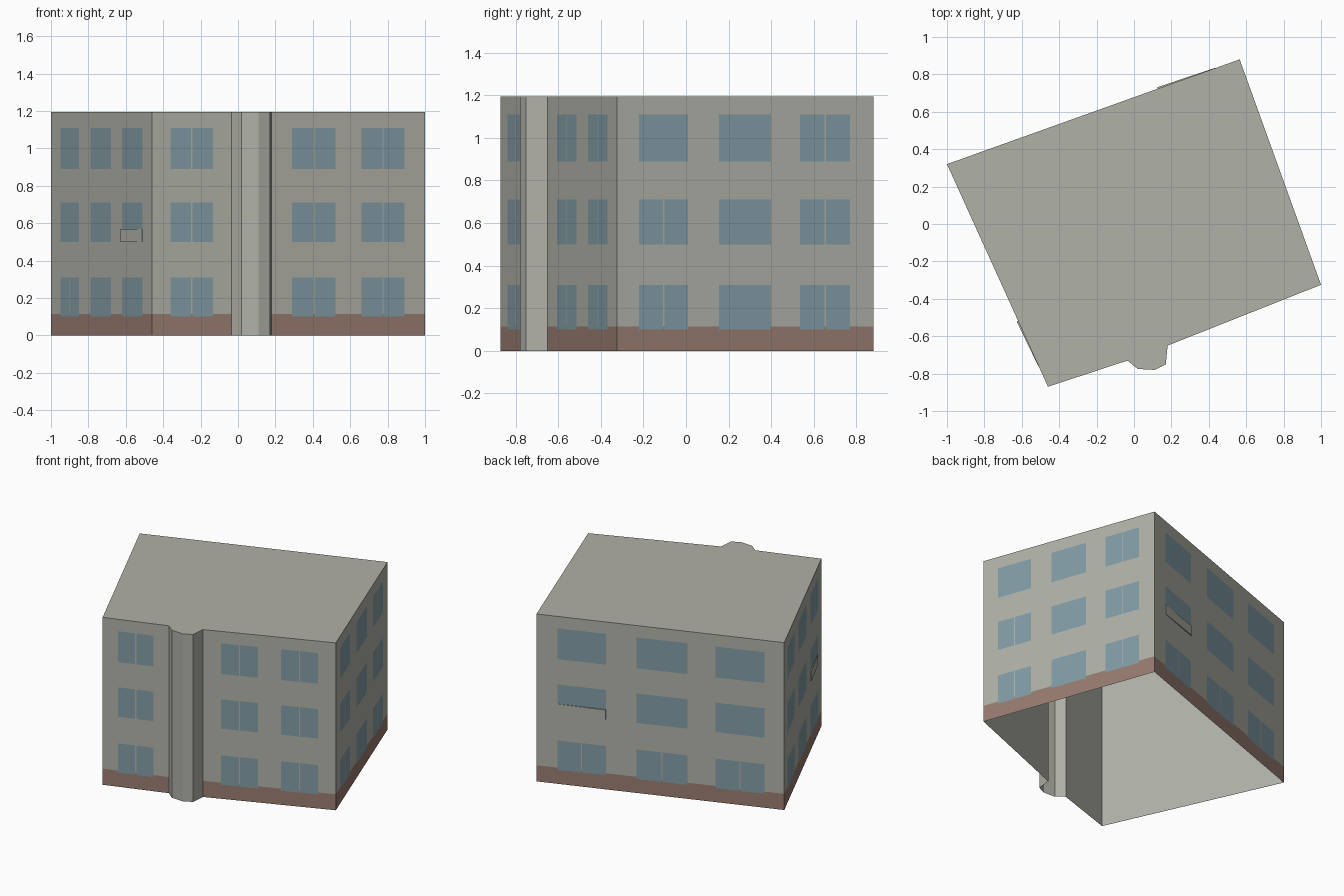
import bpy, bmesh
from mathutils import Vector

cube = bpy.data.objects.get("Cube")
if cube:
    bpy.data.objects.remove(cube, do_unlink=True)


def material(name, rgb):
    """Make a flat material from an 8-bit display colour."""
    linear = [((c / 255 + 0.055) / 1.055) ** 2.4 for c in rgb]
    m = bpy.data.materials.new(name)
    m.use_nodes = True
    m.diffuse_color = (*linear, 1)
    m.node_tree.nodes["Principled BSDF"].inputs["Base Color"].default_value = (*linear, 1)
    return m


WALL = material("warm grey wall", (176, 177, 167))
PLINTH = material("brown plinth", (152, 124, 112))
GLASS = material("blue grey glass", (131, 156, 166))
HEIGHT, PLINTH_TOP, GAP = 1.195, 0.115, 0.007
ROWS = [(0.10, 0.31), (0.50, 0.71), (0.89, 1.11)]

# Footprint corners, anticlockwise
west, south = Vector((-1, 0.32)), Vector((-0.46, -0.87))
east, north = Vector((1, -0.325)), Vector((0.565, 0.88))
bay = [Vector(p) for p in [(-0.035, -0.73), (0.02, -0.775), (0.11, -0.78),
                           (0.17, -0.75), (0.18, -0.65)]]
footprint = [west, south, *bay, east, north]


def finish(name, bm, mats):
    mesh = bpy.data.meshes.new(name)
    bm.to_mesh(mesh)
    bm.free()
    for m in mats:
        mesh.materials.append(m)
    obj = bpy.data.objects.new(name, mesh)
    bpy.context.collection.objects.link(obj)
    return obj


def quad(bm, a, b, z0, z1, index=0):
    points = [(*a, z0), (*b, z0), (*b, z1), (*a, z1)]
    bm.faces.new([bm.verts.new(p) for p in points]).material_index = index


def facade(name, a, b, columns):
    """Wall cut into a grid; columns hold start, end and the rows with a mullion."""
    bm = bmesh.new()
    half = GAP / (b - a).length / 2
    us = {0, 1}
    for start, end, _ in columns:
        mid = (start + end) / 2
        us |= {start, mid - half, mid + half, end}
    us = sorted(us)
    zs = sorted({0, PLINTH_TOP, HEIGHT} | {z for row in ROWS for z in row})

    def colour(u, z):
        for start, end, split in columns:
            for i, (low, high) in enumerate(ROWS):
                if start < u < end and low < z < high:
                    if i not in split or abs(u - (start + end) / 2) > half:
                        return 2
        return 1 if z < PLINTH_TOP else 0

    for u0, u1 in zip(us, us[1:]):
        for z0, z1 in zip(zs, zs[1:]):
            quad(bm, a.lerp(b, u0), a.lerp(b, u1), z0, z1,
                 colour((u0 + u1) / 2, (z0 + z1) / 2))
    bmesh.ops.remove_doubles(bm, verts=bm.verts, dist=0.0001)
    finish(name, bm, [WALL, PLINTH, GLASS])


# Window walls
every = (0, 1, 2)
facade("left_front_wall", south, bay[0], [(0.235, 0.765, every)])
facade("right_front_wall", bay[-1], east, [(0.134, 0.415, every), (0.585, 0.866, every)])
facade("east_wall", east, north,
       [(0.087, 0.278, (0, 1)), (0.398, 0.60, ()), (0.714, 0.909, every)])
facade("back_wall", north, west,
       [(0.085, 0.28, (0,)), (0.403, 0.609, (0,)), (0.722, 0.92, (0,))])
facade("west_wall", west, south,
       [(0.093, 0.278, (0,)), (0.389, 0.593, ()), (0.704, 0.907, ())])

# Plain projecting bay
bm = bmesh.new()
for a, b in zip(bay, bay[1:]):
    quad(bm, a, b, 0, HEIGHT)
bmesh.ops.remove_doubles(bm, verts=bm.verts, dist=0.0001)
finish("stair_bay", bm, [WALL])

# Plain lining inside the walls, open at the bottom
bm = bmesh.new()
inner = [p * 0.995 for p in footprint]
for a, b in zip(inner, inner[1:] + inner[:1]):
    quad(bm, b, a, 0, HEIGHT)
finish("wall_lining", bm, [WALL])

# Flat roof
bm = bmesh.new()
bm.faces.new([bm.verts.new((*p, HEIGHT)) for p in footprint])
finish("roof", bm, [WALL])


def sill_panel(name, a, b, start, end, lead):
    """Thin wedge over the lower part of a window, standing off at one end."""
    along = (b - a).normalized()
    out = Vector((along.y, -along.x))
    p, q = a.lerp(b, start), a.lerp(b, end)
    near, far = (0.008, 0.002) if lead else (0.002, 0.008)
    bm = bmesh.new()
    outline = [p, p + out * near, q + out * far, q]
    base = bm.faces.new([bm.verts.new((*v, 0.5)) for v in outline])
    top = bmesh.ops.extrude_face_region(bm, geom=[base])["geom"]
    bmesh.ops.translate(bm, vec=(0, 0, 0.07),
                        verts=[v for v in top if isinstance(v, bmesh.types.BMVert)])
    bmesh.ops.recalc_face_normals(bm, faces=bm.faces)
    finish(name, bm, [WALL])


sill_panel("west_balcony_panel", west, south, 0.704, 0.907, True)
sill_panel("back_balcony_panel", north, west, 0.085, 0.28, False)
